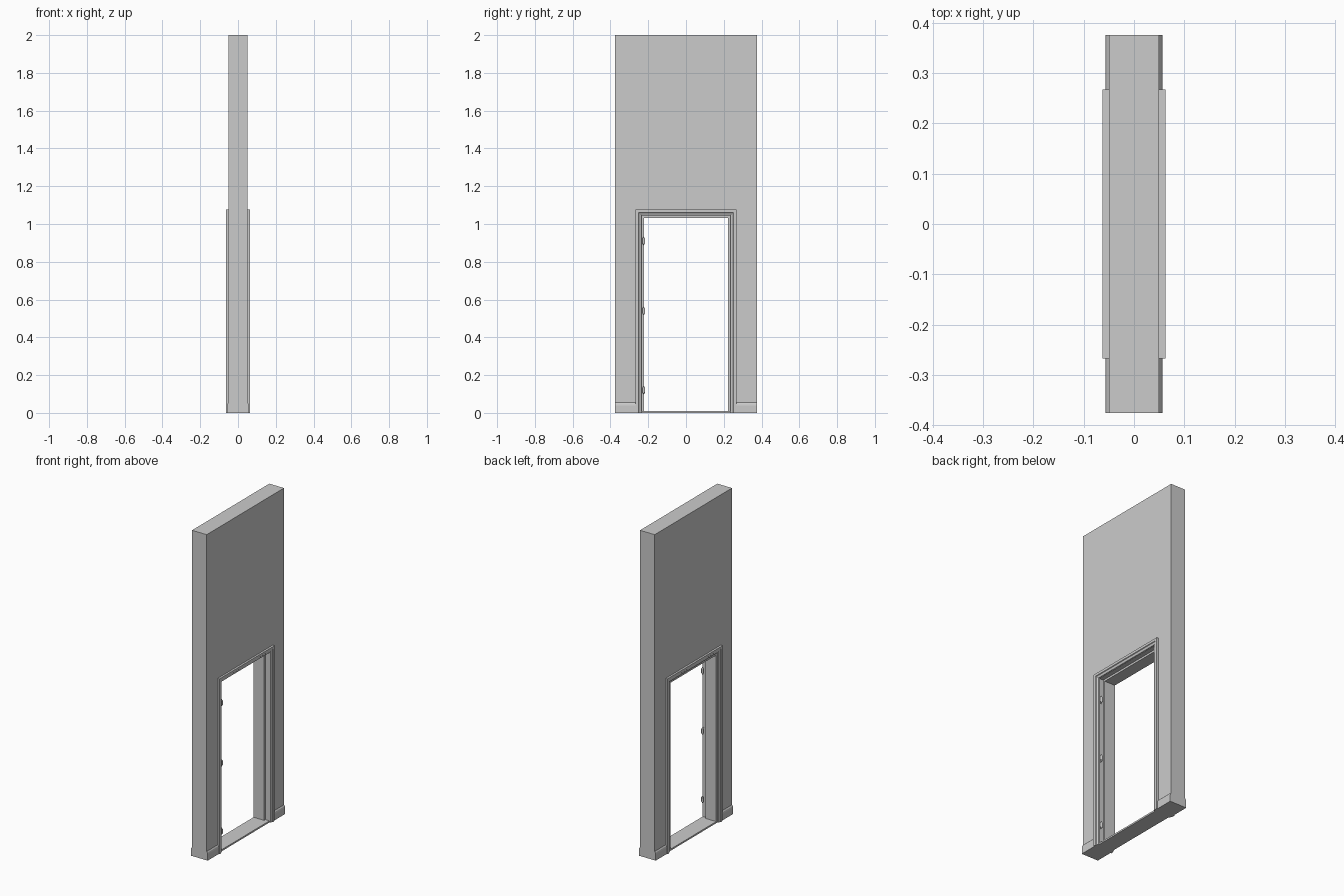
import bpy
import bmesh

if "Cube" in bpy.data.objects:
    bpy.data.objects.remove(bpy.data.objects["Cube"], do_unlink=True)

GREY = (0.6, 0.6, 0.6, 1.0)
paint = bpy.data.materials.new("light_grey")
paint.use_nodes = True
paint.diffuse_color = GREY
paint.node_tree.nodes["Principled BSDF"].inputs["Base Color"].default_value = GREY

HALF = 0.222      # half width of the clear opening
HEAD = 1.032      # height of the clear opening
WALL_X = 0.05     # half thickness of the wall
WALL_Y = 0.375    # half length of the wall


def finish(name, bm):
    bmesh.ops.recalc_face_normals(bm, faces=bm.faces)
    mesh = bpy.data.meshes.new(name)
    bm.to_mesh(mesh)
    bm.free()
    mesh.materials.append(paint)
    obj = bpy.data.objects.new(name, mesh)
    bpy.context.scene.collection.objects.link(obj)
    return obj


def loft(name, rings):
    """Skin closed cross-sections and cap both ends."""
    bm = bmesh.new()
    loops = [[bm.verts.new(p) for p in ring] for ring in rings]
    n = len(loops[0])
    for a, b in zip(loops, loops[1:]):
        for i in range(n):
            j = (i + 1) % n
            bm.faces.new((a[i], a[j], b[j], b[i]))
    bm.faces.new(loops[0])
    bm.faces.new(loops[-1])
    return finish(name, bm)


def frame(name, profile):
    """Mitred door surround; profile points are (offset from opening, x)."""
    stations = ((-1, False), (-1, True), (1, True), (1, False))
    return loft(name, [[(x, s * (HALF + o), HEAD + o if top else 0)
                        for o, x in profile] for s, top in stations])


def box(name, lo, hi):
    ring = [(lo[0], lo[1]), (hi[0], lo[1]), (hi[0], hi[1]), (lo[0], hi[1])]
    return loft(name, [[(x, y, z) for x, y in ring] for z in (lo[2], hi[2])])


# Wall with the doorway notch
gap = HALF + 0.02
top = HEAD + 0.02
outline = [(-WALL_Y, 0), (-gap, 0), (-gap, top), (gap, top), (gap, 0),
           (WALL_Y, 0), (WALL_Y, 2), (-WALL_Y, 2)]
loft("wall", [[(x, y, z) for y, z in outline] for x in (-WALL_X, WALL_X)])

# Rebated jamb lining the doorway
frame("door_jamb", [(0, -WALL_X), (0, 0.022), (0.012, 0.022),
                    (0.012, WALL_X), (0.02, WALL_X), (0.02, -WALL_X)])

# Moulded casing on both wall faces
moulding = [(0.045, 0.049), (0.045, 0.0625), (0.03, 0.0625), (0.027, 0.059),
            (0.018, 0.057), (0.014, 0.054), (0.014, 0.049)]
for side, label in ((1, "left"), (-1, "right")):
    frame(label + "_casing", [(o, side * x) for o, x in moulding])

    # Skirting boards either side of the casing
    board = [(0.049, 0), (0.057, 0), (0.057, 0.038), (0.055, 0.048),
             (WALL_X, 0.055), (0.049, 0.055)]
    for end, place in ((-1, "front"), (1, "back")):
        loft(f"{label}_{place}_skirting",
             [[(side * x, end * y, z) for x, z in board]
              for y in (HALF + 0.044, WALL_Y)])

# Threshold strip
box("threshold", (-WALL_X, -HALF - 0.02, 0), (WALL_X, HALF + 0.02, 0.01))

# Hinges: a leaf in the rebate and a pin with tapered tips
for i, z in enumerate((0.12, 0.54, 0.91)):
    face = -HALF - 0.012
    box(f"hinge_leaf_{i}", (0.024, face - 0.001, z - 0.02),
        (0.046, face + 0.001, z + 0.02))
    for part, r1, r2, dz, depth in (("pin", 0.007, 0.007, 0, 0.026),
                                    ("top_tip", 0.006, 0.002, 0.017, 0.008),
                                    ("bottom_tip", 0.002, 0.006, -0.017, 0.008)):
        bm = bmesh.new()
        bmesh.ops.create_cone(bm, cap_ends=True, segments=12,
                              radius1=r1, radius2=r2, depth=depth)
        bmesh.ops.translate(bm, verts=bm.verts, vec=(0.045, -HALF - 0.002, z + dz))
        finish(f"hinge_{part}_{i}", bm)
